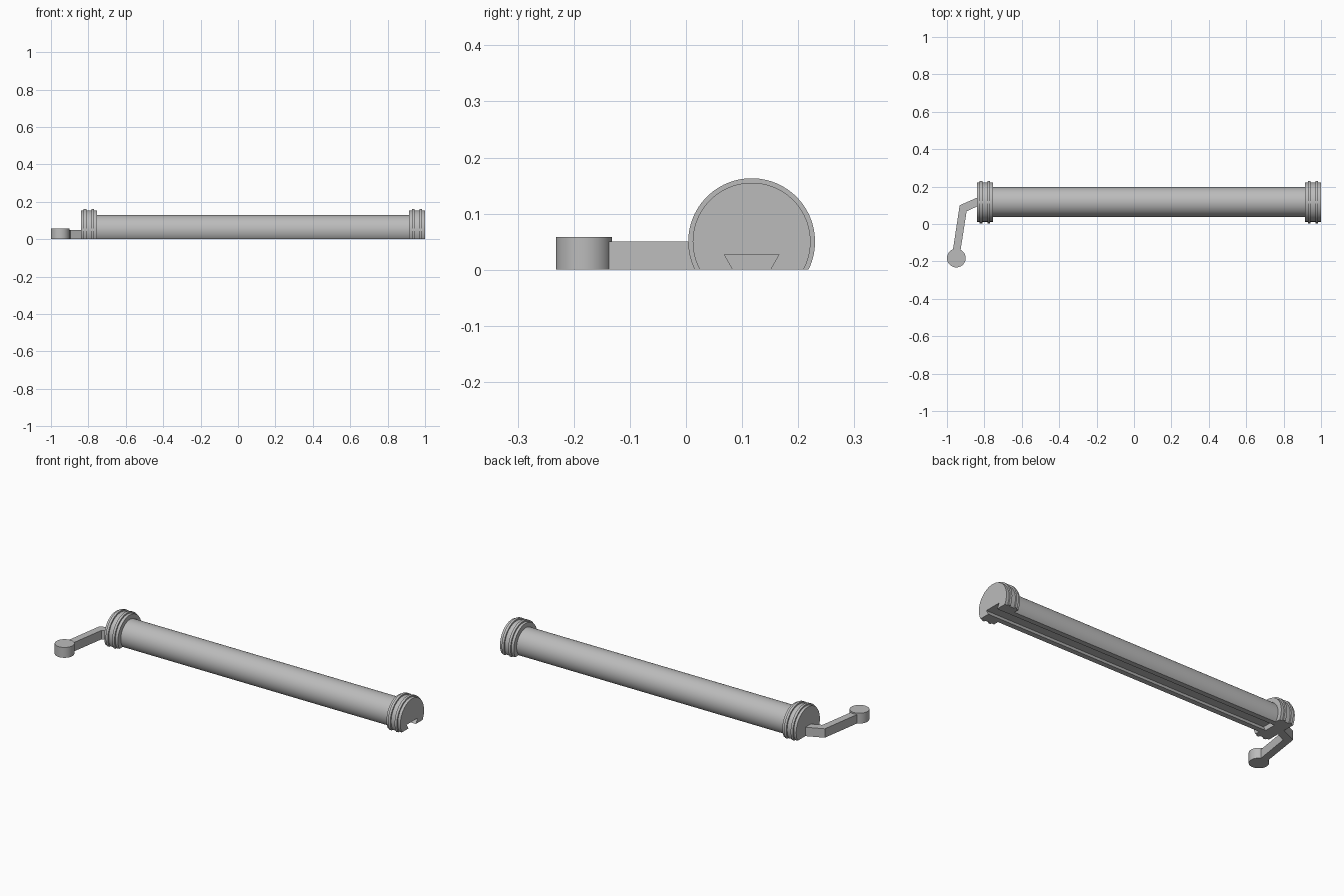
import bpy
import bmesh
from math import cos, sin, tau, radians

if "Cube" in bpy.data.objects:
    bpy.data.objects.remove(bpy.data.objects["Cube"], do_unlink=True)

AXIS_Y, AXIS_Z = 0.117, 0.05
SIDES = 96

grey = bpy.data.materials.new("plain grey")
grey.use_nodes = True
grey.diffuse_color = (0.5, 0.5, 0.5, 1)
grey.node_tree.nodes["Principled BSDF"].inputs["Base Color"].default_value = (0.5, 0.5, 0.5, 1)


def finish(name, bm):
    bmesh.ops.recalc_face_normals(bm, faces=bm.faces)
    mesh = bpy.data.meshes.new(name)
    bm.to_mesh(mesh)
    bm.free()
    obj = bpy.data.objects.new(name, mesh)
    bpy.context.collection.objects.link(obj)
    mesh.materials.append(grey)
    return obj


def activate(obj):
    bpy.ops.object.select_all(action="DESELECT")
    obj.select_set(True)
    bpy.context.view_layer.objects.active = obj


def smooth(obj):
    activate(obj)
    bpy.ops.object.shade_smooth_by_angle(angle=radians(30))


def prism(name, points, offset):
    """Extrude a flat outline along the offset vector."""
    bm = bmesh.new()
    face = bm.faces.new([bm.verts.new(p) for p in points])
    new = bmesh.ops.extrude_face_region(bm, geom=[face], use_keep_orig=True)["geom"]
    bmesh.ops.translate(bm, vec=offset, verts=[g for g in new if isinstance(g, bmesh.types.BMVert)])
    return finish(name, bm)


def lathe(name, profile):
    """Turn (x, radius) points about the long axis and cut flat at the ground."""
    bm = bmesh.new()
    rings = [[bm.verts.new((x, AXIS_Y + r * cos(tau * i / SIDES), AXIS_Z + r * sin(tau * i / SIDES)))
              for i in range(SIDES)] for x, r in profile]
    for a, b in zip(rings, rings[1:]):
        for i in range(SIDES):
            j = (i + 1) % SIDES
            bm.faces.new((a[i], a[j], b[j], b[i]))
    bm.faces.new(rings[0])
    bm.faces.new(rings[-1])
    cut = bmesh.ops.bisect_plane(bm, geom=bm.verts[:] + bm.edges[:] + bm.faces[:],
                                 plane_co=(0, 0, 0), plane_no=(0, 0, -1), clear_outer=True)
    edges = [e for e in cut["geom_cut"] if isinstance(e, bmesh.types.BMEdge)]
    bmesh.ops.holes_fill(bm, edges=edges, sides=0)
    return finish(name, bm)


def collar_profile(x):
    """End collar with two raised bands."""
    core, band = 0.105, 0.113
    points = [(x, core)]
    for start in (0.015, 0.056):
        a, b = x + start, x + start + 0.014
        points += [(a, core), (a, band), (b, band), (b, core)]
    return points + [(x + 0.086, core)]


# Long tube and its end collars
body = [
    lathe("tube", [(-0.765, 0.08), (0.92, 0.08)]),
    lathe("right_collar", collar_profile(-0.84)),
    lathe("left_collar", collar_profile(0.914)),
]

# Dovetail slot along the underside, open at the left end
slot_start = -0.77
slot_half = [(0.0485, 0.027), (0.022, -0.02)]
outline = [(slot_start, AXIS_Y + y, z) for y, z in slot_half]
outline += [(slot_start, AXIS_Y - y, z) for y, z in reversed(slot_half)]
cutter = prism("slot_cutter", outline, (2, 0, 0))
cutter.hide_render = True
for obj in body:
    activate(obj)
    mod = obj.modifiers.new("slot", "BOOLEAN")
    mod.operation = "DIFFERENCE"
    mod.solver = "EXACT"
    mod.object = cutter
    bpy.ops.object.modifier_apply(modifier=mod.name)
    smooth(obj)
bpy.data.objects.remove(cutter, do_unlink=True)

# Bent arm reaching from the right collar to the knob
arm_outline = [(-0.83, 0.145), (-0.932, 0.1), (-0.973, -0.17),
               (-0.932, -0.17), (-0.895, 0.068), (-0.83, 0.098)]
prism("crank_arm", [(x, y, 0) for x, y in arm_outline], (0, 0, 0.05))

# Round knob at the end of the arm
knob_outline = [(-0.95 + 0.05 * cos(tau * i / 64), -0.182 + 0.05 * sin(tau * i / 64), 0)
                for i in range(64)]
smooth(prism("knob", knob_outline, (0, 0, 0.058)))
